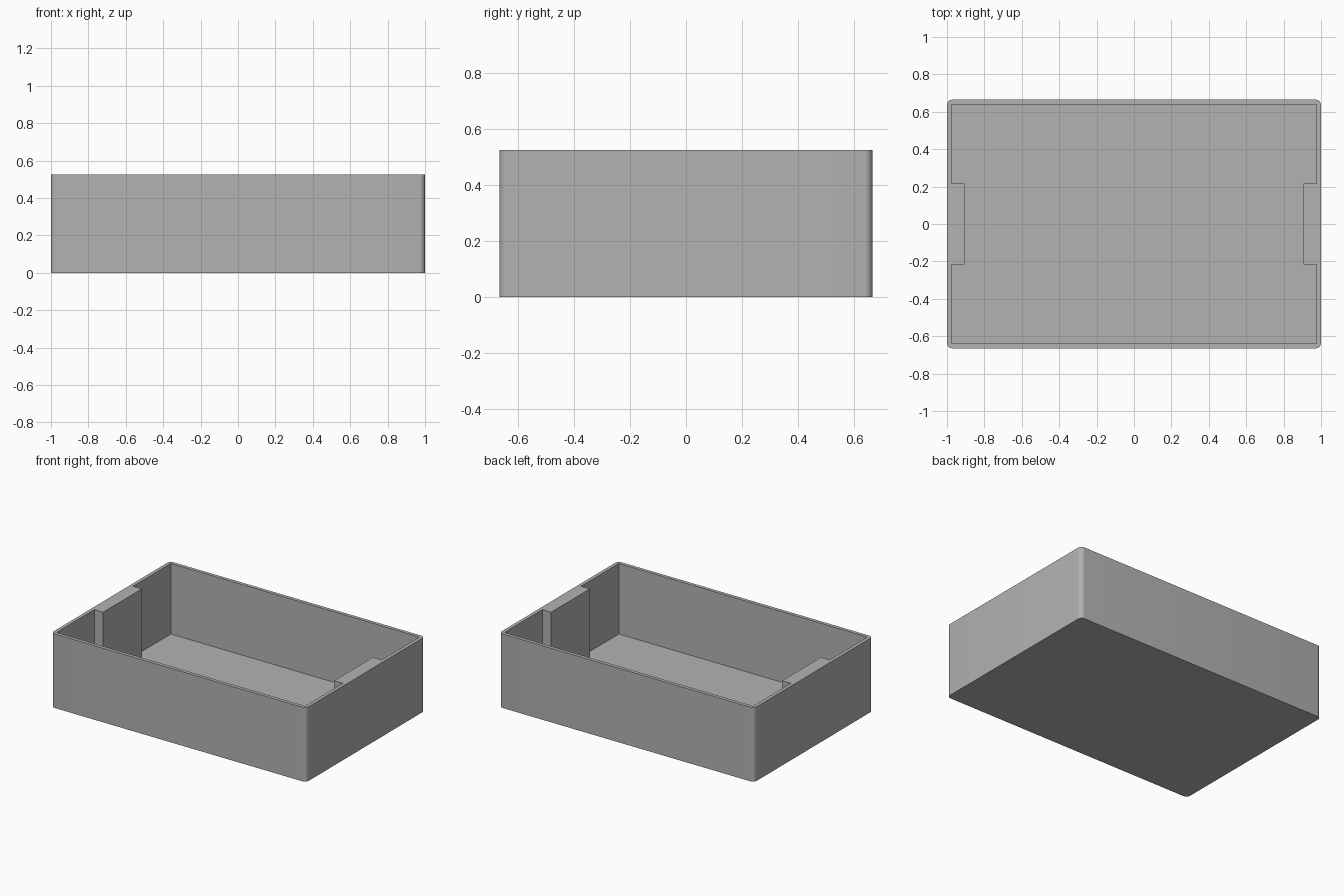
import bpy, bmesh

WIDTH, DEPTH, HEIGHT = 2.0, 1.33, 0.525
WALL, FLOOR, RADIUS = 0.025, 0.025, 0.03
BLOCK_X, BLOCK_Y = 0.906, 0.217

if "Cube" in bpy.data.objects:
    bpy.data.objects.remove(bpy.data.objects["Cube"])

grey = bpy.data.materials.new("plain grey")
grey.use_nodes = True
colour = (0.45, 0.45, 0.45, 1)
grey.diffuse_color = colour
grey.node_tree.nodes["Principled BSDF"].inputs["Base Color"].default_value = colour


def prism(name, outline, z0, z1, radius=0):
    """Extrude an outline upward, optionally rounding its upright edges."""
    bm = bmesh.new()
    base = bm.faces.new([bm.verts.new((x, y, z0)) for x, y in outline])
    top = bmesh.ops.extrude_face_region(bm, geom=[base])["geom"]
    verts = [v for v in top if isinstance(v, bmesh.types.BMVert)]
    bmesh.ops.translate(bm, verts=verts, vec=(0, 0, z1 - z0))
    if radius:
        upright = [e for e in bm.edges
                   if abs(e.verts[0].co.z - e.verts[1].co.z) > 0.1]
        bmesh.ops.bevel(bm, geom=upright, offset=radius, segments=8,
                        profile=0.5, affect='EDGES')
    bmesh.ops.recalc_face_normals(bm, faces=bm.faces)
    mesh = bpy.data.meshes.new(name)
    bm.to_mesh(mesh)
    bm.free()
    mesh.materials.append(grey)
    obj = bpy.data.objects.new(name, mesh)
    bpy.context.collection.objects.link(obj)
    return obj


# Outer body with rounded upright corners
w, d = WIDTH / 2, DEPTH / 2
tray = prism("tray", [(-w, -d), (w, -d), (w, d), (-w, d)], 0, HEIGHT, RADIUS)

# Cavity outline: the notches leave a solid block on each end wall
ix, iy = w - WALL, d - WALL
side = [(ix, -iy), (ix, -BLOCK_Y), (BLOCK_X, -BLOCK_Y),
        (BLOCK_X, BLOCK_Y), (ix, BLOCK_Y), (ix, iy)]
cavity = prism("cavity_cutter", side + [(-x, -y) for x, y in side],
               FLOOR, HEIGHT + 0.1)
cavity.hide_render = True

# Hollow out the body
cut = tray.modifiers.new("hollow", 'BOOLEAN')
cut.operation, cut.solver, cut.object = 'DIFFERENCE', 'EXACT', cavity
bpy.ops.object.select_all(action='DESELECT')
tray.select_set(True)
bpy.context.view_layer.objects.active = tray
bpy.ops.object.modifier_apply(modifier=cut.name)
bpy.data.objects.remove(cavity)
bpy.ops.object.shade_smooth_by_angle(angle=0.52)
